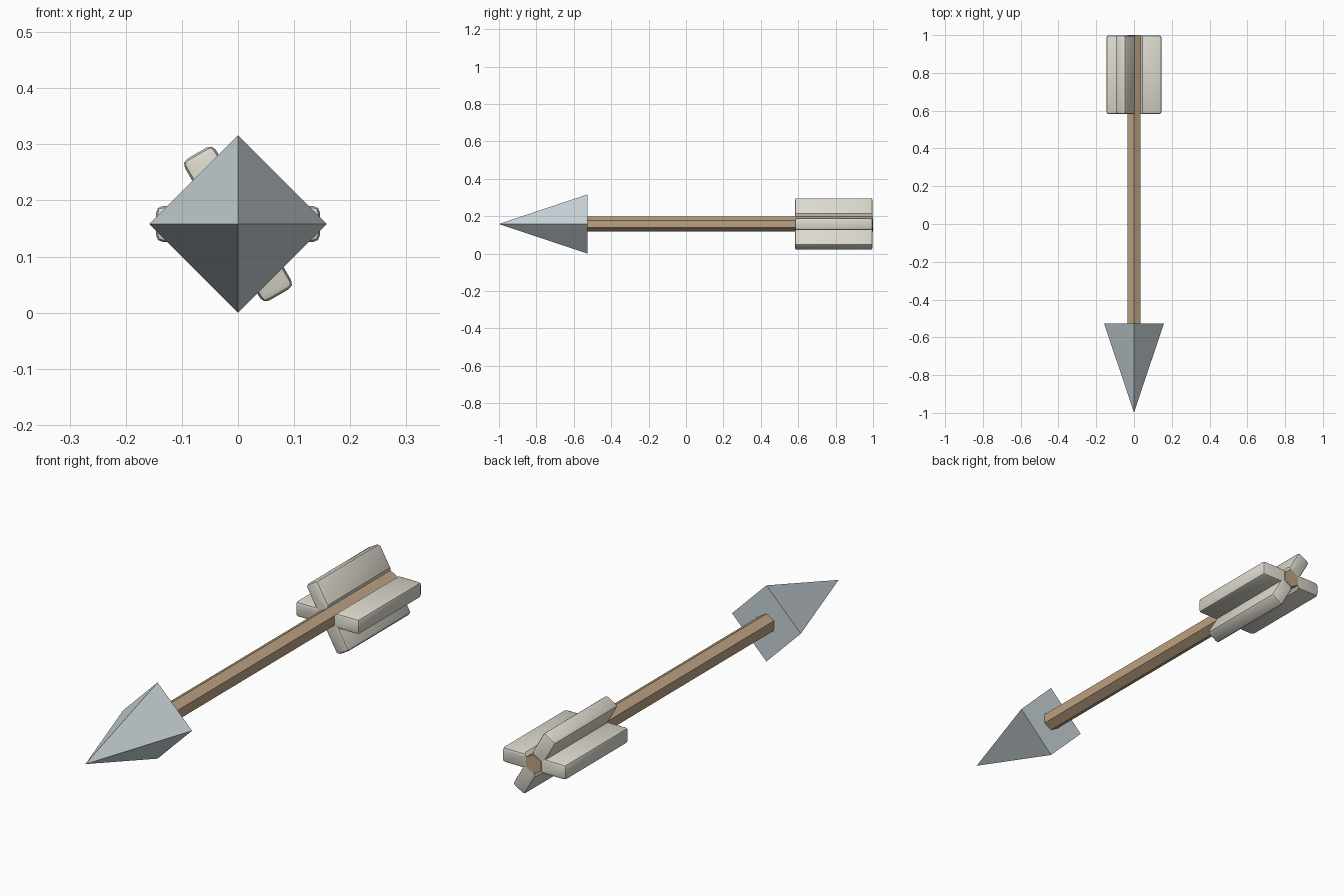
import bpy, bmesh, math

if "Cube" in bpy.data.objects:
    bpy.data.objects.remove(bpy.data.objects["Cube"])

CZ = 0.158  # height of the arrow's axis


def material(name, rgb):
    m = bpy.data.materials.new(name)
    m.diffuse_color = (*rgb, 1)
    m.use_nodes = True
    m.node_tree.nodes["Principled BSDF"].inputs["Base Color"].default_value = m.diffuse_color
    return m


wood = material("light wood", (0.50, 0.36, 0.225))
steel = material("pale steel", (0.58, 0.65, 0.69))
feather = material("cream feather", (0.72, 0.695, 0.61))


def add_object(name, bm, mat):
    bmesh.ops.recalc_face_normals(bm, faces=bm.faces[:])
    mesh = bpy.data.meshes.new(name)
    bm.to_mesh(mesh)
    bm.free()
    mesh.materials.append(mat)
    ob = bpy.data.objects.new(name, mesh)
    bpy.context.collection.objects.link(ob)
    return ob


def ring(bm, sides, radius, y):
    # Polygon around the axis with one corner pointing straight up
    angles = [math.pi / 2 + math.tau * i / sides for i in range(sides)]
    return [bm.verts.new((radius * math.cos(a), y, CZ + radius * math.sin(a)))
            for a in angles]


# Hexagonal shaft
bm = bmesh.new()
front, back = ring(bm, 6, 0.04, -0.53), ring(bm, 6, 0.04, 1.0)
bm.faces.new(front)
bm.faces.new(back)
for i in range(6):
    j = (i + 1) % 6
    bm.faces.new((front[i], front[j], back[j], back[i]))
add_object("shaft", bm, wood)

# Four-sided pyramid head
bm = bmesh.new()
base = ring(bm, 4, 0.158, -0.527)
tip = bm.verts.new((0, -1, CZ))
bm.faces.new(base)
for i in range(4):
    bm.faces.new((base[i], base[(i + 1) % 4], tip))
add_object("arrow_head", bm, steel)


# Rounded fins growing out of four of the shaft's six faces
def fin(name, angle):
    profile = [(0.0346, -0.02), (0.046, -0.032), (0.146, -0.032),
               (0.146, 0.032), (0.046, 0.032), (0.0346, 0.02)]
    c, s = math.cos(angle), math.sin(angle)
    bm = bmesh.new()
    ends = [[bm.verts.new((r * c - t * s, y, CZ + r * s + t * c))
             for r, t in profile] for y in (0.582, 0.998)]
    a, b = ends
    bm.faces.new(a)
    bm.faces.new(b)
    for i in range(6):
        j = (i + 1) % 6
        bm.faces.new((a[i], a[j], b[j], b[i]))
    # Round the outer plate, leaving the root sharp against the shaft
    outer = set(a[1:5] + b[1:5])
    edges = [e for e in bm.edges if all(v in outer for v in e.verts)
             and not any(e.verts[0] in (p[1], p[4]) and e.verts[1] in (q[1], q[4])
                         for p in ends for q in ends)]
    bmesh.ops.bevel(bm, geom=edges, offset=0.016, segments=2, profile=0.5,
                    affect='EDGES', clamp_overlap=True)
    ob = add_object(name, bm, feather)
    bpy.ops.object.select_all(action='DESELECT')
    ob.select_set(True)
    bpy.context.view_layer.objects.active = ob
    bpy.ops.object.shade_smooth_by_angle(angle=math.radians(40))


for label, degrees in (("right", 0), ("upper", 120), ("left", 180), ("lower", 300)):
    fin(label + "_fin", math.radians(degrees))
